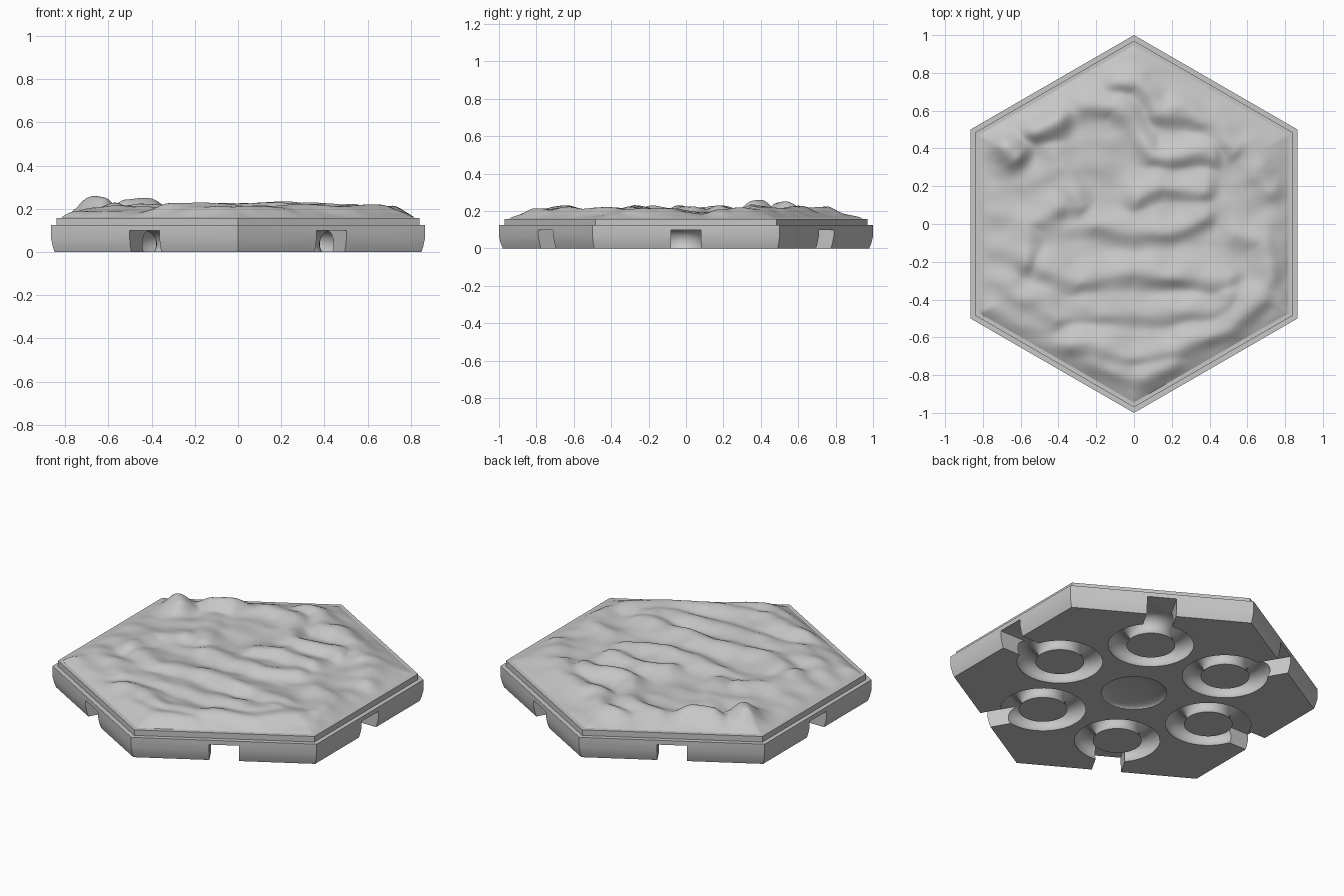
import bpy, bmesh, math
from mathutils import Vector, Matrix, noise

cube = bpy.data.objects.get("Cube")
if cube:
    bpy.data.objects.remove(cube)

grey = bpy.data.materials.new("stone_grey")
grey.use_nodes = True
tint = (0.57, 0.57, 0.57, 1)
grey.diffuse_color = tint
grey.node_tree.nodes["Principled BSDF"].inputs["Base Color"].default_value = tint


def make_object(name, bm):
    bmesh.ops.recalc_face_normals(bm, faces=bm.faces)
    mesh = bpy.data.meshes.new(name)
    bm.to_mesh(mesh)
    bm.free()
    mesh.materials.append(grey)
    obj = bpy.data.objects.new(name, mesh)
    bpy.context.collection.objects.link(obj)
    return obj


def ring(bm, radius, z, sides, turn=0.0):
    step = math.tau / sides
    return [bm.verts.new((radius * math.cos(i * step + turn),
                          radius * math.sin(i * step + turn), z)) for i in range(sides)]


def bridge(bm, low, high):
    n = len(low)
    for i in range(n):
        j = (i + 1) % n
        bm.faces.new((low[i], low[j], high[j], high[i]))


def hex_solid(name, profile):
    bm = bmesh.new()
    rings = [ring(bm, r, z, 6, math.pi / 2) for r, z in profile]
    for low, high in zip(rings, rings[1:]):
        bridge(bm, low, high)
    bm.faces.new(rings[0])
    bm.faces.new(rings[-1])
    return make_object(name, bm)


# Cutter shapes
def groove_cutter():
    # round channel, its centre a little above the underside
    bm = bmesh.new()
    arc = [math.tau * (i + 0.5) / 24 for i in range(24)]
    rings = [ring(bm, 0.18 - 0.062 * math.cos(a), 0.038 + 0.062 * math.sin(a), 48)
             for a in arc]
    for a, b in zip(rings, rings[1:] + rings[:1]):
        bridge(bm, a, b)
    return make_object("groove_cutter", bm)


def slot_cutter():
    bm = bmesh.new()
    bmesh.ops.create_cube(bm, size=1, matrix=Matrix.Translation((0.325, 0, 0.025))
                          @ Matrix.Diagonal((0.29, 0.16, 0.148, 1)))
    return make_object("slot_cutter", bm)


def dome_cutter():
    bm = bmesh.new()
    bmesh.ops.create_uvsphere(bm, u_segments=48, v_segments=24, radius=0.175,
                              matrix=Matrix.Diagonal((1, 1, 0.15, 1)))
    return make_object("dome_cutter", bm)


def carve(target, cutter):
    cutter.hide_render = True
    mod = target.modifiers.new("carve", "BOOLEAN")
    mod.object = cutter
    mod.operation = "DIFFERENCE"
    mod.solver = "EXACT"
    bpy.context.view_layer.objects.active = target
    bpy.ops.object.modifier_apply(modifier=mod.name)
    bpy.data.objects.remove(cutter)


# Base plate with sockets, edge slots and a central dimple underneath
base = hex_solid("base_plate", [(0.98, 0), (0.99, 0.025), (1, 0.065), (1, 0.125)])
for k in range(6):
    place = Matrix.Rotation(k * math.pi / 3, 4, "Z") @ Matrix.Translation((0.52, 0, 0))
    for build in (groove_cutter, slot_cutter):
        cutter = build()
        cutter.matrix_world = place
        bpy.context.view_layer.update()
        carve(base, cutter)
carve(base, dome_cutter())

# Stepped rim
hex_solid("rim_plate", [(0.97, 0.12), (0.97, 0.158)])

# Ridge lines of the rocky ground: height, then points
ridges = [
    (0.035, [(-.08, .77), (.03, .73), (.12, .6), (.3, .58), (.42, .54), (.55, .4)]),
    (0.035, [(-.25, .64), (-.1, .62), (0, .5), (.1, .38), (.4, .35)]),
    (0.055, [(-.52, .5), (-.4, .54)]),
    (0.065, [(-.7, .42), (-.63, .36)]),
    (0.04, [(.03, .15), (.15, .21), (.36, .19)]),
    (0.035, [(-.2, 0), (0, -.04), (.2, -.02), (.36, .04)]),
    (0.035, [(-.57, -.2), (-.55, 0), (-.42, .08)]),
    (0.035, [(-.45, -.23), (-.3, -.3), (0, -.25), (.3, -.29), (.5, -.27)]),
    (0.025, [(-.65, -.35), (-.4, -.5), (-.1, -.46), (.2, -.48), (.5, -.42)]),
    (0.03, [(-.3, -.62), (0, -.7), (.25, -.66), (.5, -.54), (.68, -.4)]),
    (0.02, [(-.2, -.74), (.05, -.82), (.2, -.76)]),
    (0.025, [(.6, .4), (.66, .25), (.75, .2)]),
    (0.025, [(.55, -.05), (.7, -.1), (.74, -.3)]),
    (0.025, [(-.42, .35), (-.34, .26), (-.3, .1)]),
]
lit_side = Vector((-0.6, 0.8))


def ridge_height(p, height, points):
    best = 0.0
    for a, b in zip(points, points[1:]):
        a, b = Vector(a), Vector(b)
        ab = b - a
        t = min(1, max(0, (p - a).dot(ab) / ab.length_squared))
        off = p - (a + ab * t)
        # gentle on one side, steep on the other
        width = 0.07 + 0.02 * off.dot(lit_side) / (off.length + 0.03)
        best = max(best, height * math.exp(-(off.length / width) ** 2))
    return best


def ground_height(p):
    edge = min(0.818 - p.dot(Vector((math.cos(k * math.pi / 3), math.sin(k * math.pi / 3))))
               for k in range(6))
    # broad slope at the back edges, shorter at the front
    s = min(1, max(0, edge / (0.13 + 0.04 * p.y)))
    s = s * (2 - s)
    # uneven, wavering ridges over rolling ground
    wobble = noise.noise_vector(Vector((p.x * 5, p.y * 5, 1))).xy * 0.03
    ridge = sum(ridge_height(p + wobble, *r) ** 3 for r in ridges) ** (1 / 3)
    rough = noise.noise(Vector((p.x * 4, p.y * 7, 3))) * 0.015
    rough += noise.noise(Vector((p.x * 8, p.y * 10, 8))) * 0.01
    return 0.16 + s * max(0.028 + rough + ridge, 0.005)


# Rocky ground surface
bm = bmesh.new()
rim = ring(bm, 0.945, 0.16, 6, math.pi / 2)
hub = bm.verts.new((0, 0, 0.16))
for i in range(6):
    bm.faces.new((hub, rim[i], rim[(i + 1) % 6]))
bmesh.ops.subdivide_edges(bm, edges=bm.edges[:], cuts=63, use_grid_fill=True)
bmesh.ops.triangulate(bm, faces=bm.faces[:])
for v in bm.verts:
    v.co.z = ground_height(v.co.xy)
ground = make_object("rocky_ground", bm)

for obj, angle in ((base, 25), (ground, 60)):
    bpy.ops.object.select_all(action="DESELECT")
    obj.select_set(True)
    bpy.context.view_layer.objects.active = obj
    bpy.ops.object.shade_smooth_by_angle(angle=math.radians(angle))
